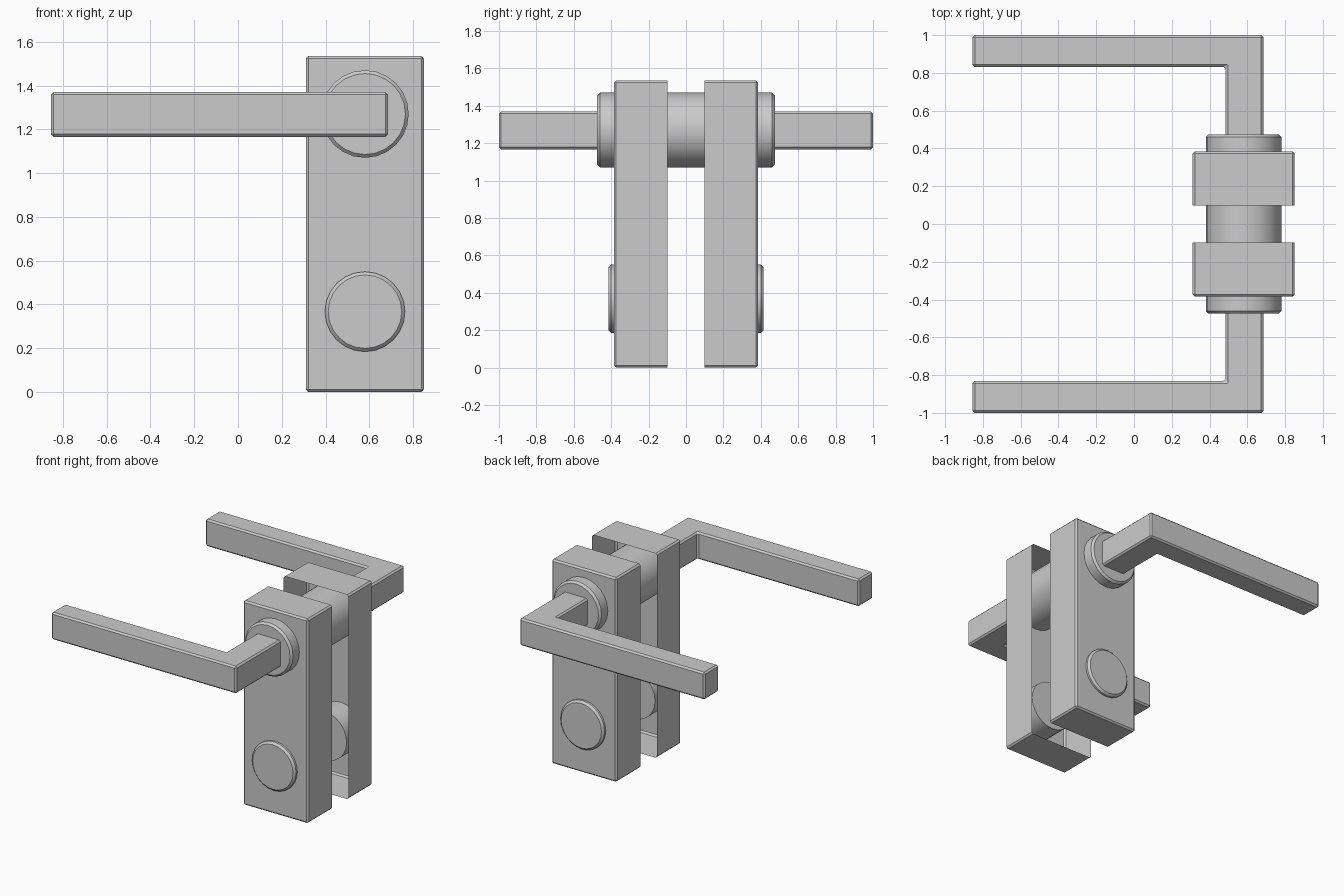
import bpy, bmesh, math
from mathutils import Matrix, Vector

if "Cube" in bpy.data.objects:
    bpy.data.objects.remove(bpy.data.objects["Cube"])

AXIS_X = 0.58          # spindle and lock axis position
BEVEL = 0.012


def finish(name, bm, mirror=True, smooth=False):
    bmesh.ops.recalc_face_normals(bm, faces=bm.faces)
    mesh = bpy.data.meshes.new(name)
    bm.to_mesh(mesh)
    bm.free()
    ob = bpy.data.objects.new(name, mesh)
    bpy.context.collection.objects.link(ob)
    if mirror:
        mod = ob.modifiers.new("both_sides", 'MIRROR')
        mod.use_axis = (False, True, False)
        mod.use_mirror_merge = False
    if smooth:
        bpy.ops.object.select_all(action='DESELECT')
        bpy.context.view_layer.objects.active = ob
        ob.select_set(True)
        bpy.ops.object.shade_smooth_by_angle(angle=math.radians(30))
    return ob


def chamfer(bm, edges, size=BEVEL):
    bmesh.ops.bevel(bm, geom=edges, offset=size, segments=1,
                    profile=0.5, affect='EDGES')


def rod(name, z, radius, y0, y1, segments, both_ends, mirror):
    """Cylinder along y with a chamfered rim at the outer (y0) end or both ends."""
    bm = bmesh.new()
    place = (Matrix.Translation((AXIS_X, (y0 + y1) / 2, z))
             @ Matrix.Rotation(math.pi / 2, 4, 'X'))
    bmesh.ops.create_cone(bm, cap_ends=True, segments=segments, radius1=radius,
                          radius2=radius, depth=y1 - y0, matrix=place)
    ends = (y0, y1) if both_ends else (y0,)
    rims = [e for e in bm.edges
            if any(all(abs(v.co.y - y) < 1e-4 for v in e.verts) for y in ends)]
    chamfer(bm, rims, 0.015)
    return finish(name, bm, mirror, smooth=True)


# Cover plates: hollow boxes, open towards the door
bm = bmesh.new()
bmesh.ops.create_cube(bm, size=1, matrix=Matrix.Translation((AXIS_X, -0.2415, 0.7675))
                      @ Matrix.Diagonal((0.54, 0.287, 1.535, 1)))
inner = max(bm.faces, key=lambda f: f.calc_center_median().y)
bmesh.ops.delete(bm, geom=[inner], context='FACES_ONLY')
chamfer(bm, [e for e in bm.edges if not e.is_boundary])
finish("cover_plate", bm)

# Spindle sleeve through both plates
rod("spindle_sleeve", 1.27, 0.2, -0.475, 0.475, 24, True, False)

# Lock buttons
rod("lock_button", 0.367, 0.183, -0.415, -0.2, 24, False, True)

# L-shaped levers
bm = bmesh.new()
profile = [(0.685, -0.45), (0.685, -1.0), (-0.855, -1.0),
           (-0.855, -0.832), (0.485, -0.832), (0.485, -0.45)]
face = bm.faces.new([bm.verts.new((x, y, 1.166)) for x, y in profile])
top = bmesh.ops.extrude_face_region(bm, geom=[face])["geom"]
bmesh.ops.translate(bm, vec=Vector((0, 0, 0.204)),
                    verts=[g for g in top if isinstance(g, bmesh.types.BMVert)])
bmesh.ops.recalc_face_normals(bm, faces=bm.faces)
chamfer(bm, list(bm.edges))
finish("lever_handle", bm)
